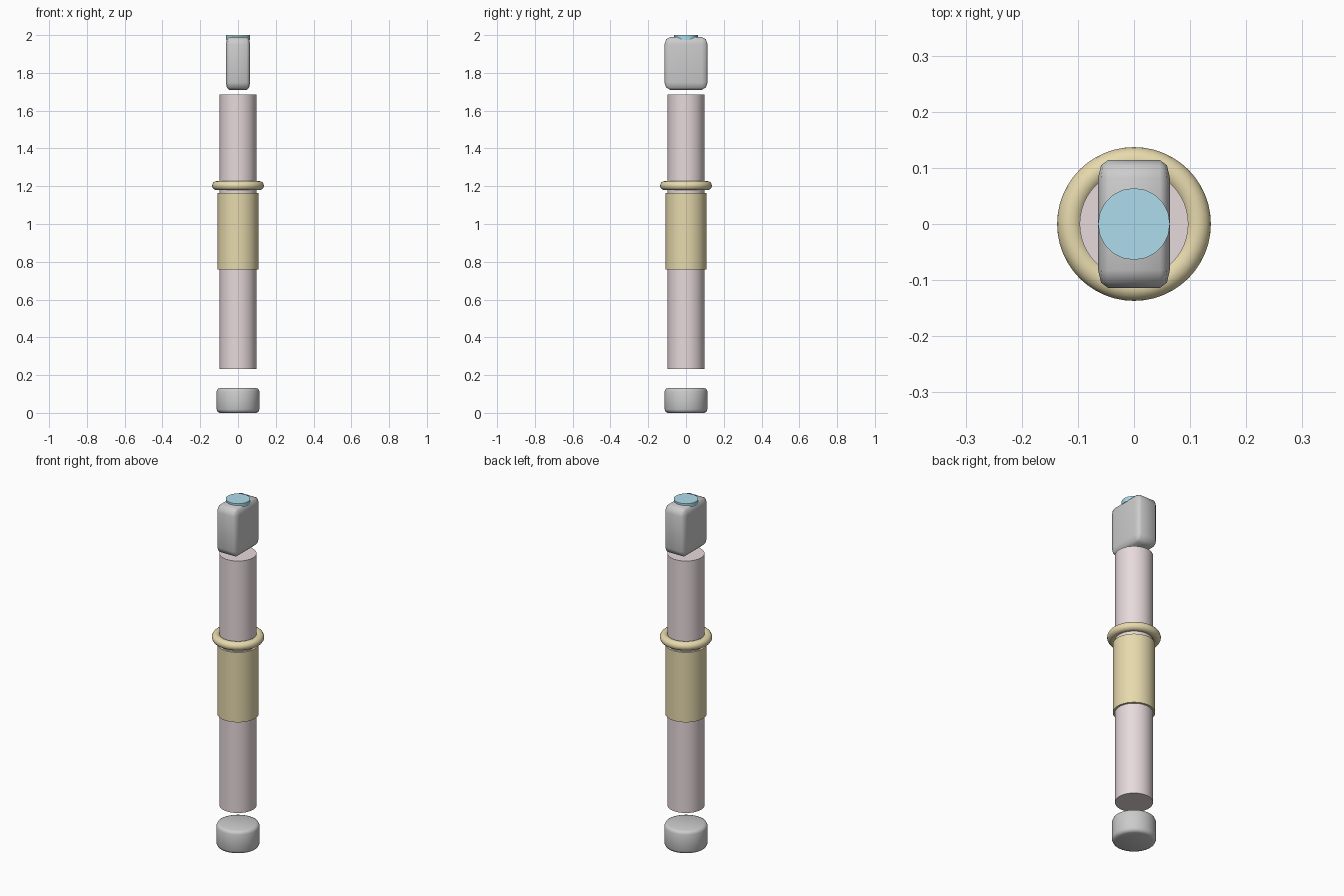
import bpy, bmesh, math
from mathutils import Matrix

if "Cube" in bpy.data.objects:
    bpy.data.objects.remove(bpy.data.objects["Cube"])


def material(name, rgb):
    m = bpy.data.materials.new(name)
    m.diffuse_color = (*rgb, 1)
    m.use_nodes = True
    m.node_tree.nodes["Principled BSDF"].inputs["Base Color"].default_value = m.diffuse_color
    return m


pink = material("soft_pink", (0.80, 0.70, 0.71))
gold = material("pale_gold", (0.80, 0.70, 0.42))
blue = material("light_blue", (0.42, 0.72, 0.84))


def finish(obj, name, mat=None, angle=50):
    obj.name = name
    if mat:
        obj.data.materials.append(mat)
    bpy.ops.object.shade_smooth_by_angle(angle=math.radians(angle))


def bevel_edges(obj, width, test=lambda e: True):
    bm = bmesh.new()
    bm.from_mesh(obj.data)
    bmesh.ops.bevel(bm, geom=[e for e in bm.edges if test(e)], offset=width,
                    segments=2, profile=0.5, affect='EDGES')
    bm.to_mesh(obj.data)
    bm.free()


def rod(name, radius, z0, z1, sides=48, mat=None, bevel=0):
    bpy.ops.mesh.primitive_cylinder_add(vertices=sides, radius=radius, depth=z1 - z0,
                                        location=(0, 0, (z0 + z1) / 2))
    obj = bpy.context.object
    if bevel:  # round only the two rims
        bevel_edges(obj, bevel, lambda e: any(len(f.verts) > 4 for f in e.link_faces))
    finish(obj, name, mat, 30 if not bevel else 50)


# Shaft, sleeve and foot
rod("shaft", 0.097, 0.232, 1.685, mat=pink)
rod("grip_sleeve", 0.108, 0.76, 1.163, mat=gold)
rod("foot_cap", 0.113, 0.0, 0.132, bevel=0.018)

# Ring above the sleeve
bpy.ops.mesh.primitive_torus_add(major_radius=0.113, minor_radius=0.024, major_segments=48,
                                 minor_segments=16, location=(0, 0, 1.203))
finish(bpy.context.object, "collar_ring", gold)

# Head block: softened unit cube stretched to size
bpy.ops.mesh.primitive_cube_add(size=1, location=(0, 0, 1.85))
head = bpy.context.object
bevel_edges(head, 0.14)
head.data.transform(Matrix.Diagonal((0.128, 0.228, 0.28, 1)))
finish(head, "head_block")

# Disc on top of the head
rod("top_disc", 0.064, 1.975, 2.0, sides=20, mat=blue)
